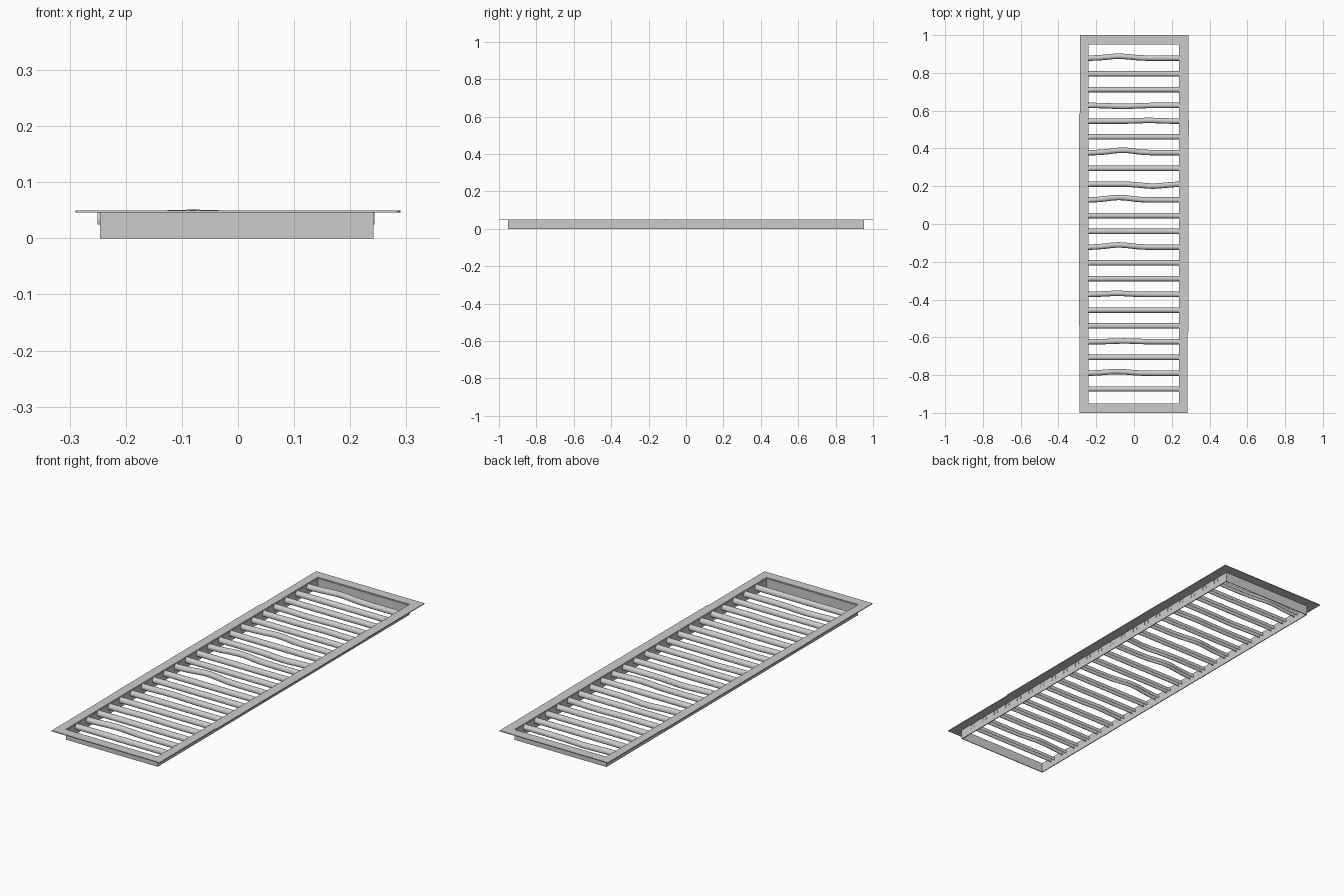
import bpy, bmesh, math

if "Cube" in bpy.data.objects:
    bpy.data.objects.remove(bpy.data.objects["Cube"])


def make_object(name, bm):
    bmesh.ops.recalc_face_normals(bm, faces=bm.faces)
    mesh = bpy.data.meshes.new(name)
    bm.to_mesh(mesh)
    bm.free()
    ob = bpy.data.objects.new(name, mesh)
    bpy.context.collection.objects.link(ob)
    return ob


def ring_frame(name, outer, inner, z0, z1):
    """Closed frame between two matching outlines, from z0 up to z1."""
    bm = bmesh.new()
    loops = [[bm.verts.new((x, y, z)) for x, y in pts]
             for pts, z in ((outer, z0), (outer, z1), (inner, z1), (inner, z0))]
    n = len(outer)
    for k in range(4):
        a, b = loops[k], loops[(k + 1) % 4]
        for i in range(n):
            j = (i + 1) % n
            bm.faces.new((a[i], a[j], b[j], b[i]))
    return make_object(name, bm)


def rect(x0, x1, y):
    # corners plus a side point where the dented flange steps slightly
    return [(x0, -y), (x1, -y), (x1, -0.58), (x1, -0.57), (x1, 0.55), (x1, 0.56),
            (x1, y), (x0, y), (x0, 0.59), (x0, 0.58), (x0, -0.54), (x0, -0.55)]


# Mounting flange with slightly dented long edges
outer = rect(-0.288, 0.288, 1.0)
nudge = [0.0, -0.004, -0.004, 0, 0.002, 0, 0, 0.002, 0.002, -0.002, -0.002, 0.0]
outer = [(x + d, y) for (x, y), d in zip(outer, nudge)]
ring_frame("flange", outer, rect(-0.245, 0.241, 0.954), 0.046, 0.05)

# Upright collar under the flange
ring_frame("collar", rect(-0.2455, 0.2415, 0.953), rect(-0.2415, 0.2375, 0.949), 0.0, 0.047)

# Louvre blades: start angle and thin C-shaped section, open underneath
RADIUS, THICK, ARC = 0.0145, 0.0025, 12
X0, X1, STEPS = -0.25, 0.2435, 32
angles = [math.radians(-35 + 250 * i / ARC) for i in range(ARC + 1)]
section = [(RADIUS * math.cos(a), RADIUS * math.sin(a)) for a in angles]
section += [((RADIUS - THICK) * math.cos(a), (RADIUS - THICK) * math.sin(a))
            for a in reversed(angles)]

# Bent blades: index -> (position of bend, sideways shift, lift)
bends = {0: (0.1, -0.002, 0), 1: (-0.08, 0.010, 0.001), 5: (-0.10, 0.001, 0)}
bends = {0: (-0.08, 0.010, 0.002), 3: (-0.06, -0.005, 0), 4: (0.08, 0.004, 0),
         6: (-0.06, 0.013, 0.001), 8: (0.10, -0.010, 0), 9: (-0.08, 0.013, 0.002),
         12: (-0.08, 0.012, 0.004), 15: (-0.09, 0.006, 0), 18: (-0.05, 0.004, 0),
         20: (-0.09, 0.009, 0.001)}


def louvre(index, y):
    cx, dy, dz = bends.get(index, (0, 0, 0))
    bm = bmesh.new()
    rings = []
    for s in range(STEPS + 1):
        x = X0 + (X1 - X0) * s / STEPS
        w = math.exp(-((x - cx) / 0.085) ** 2)
        rings.append([bm.verts.new((x, y + dy * w + u, 0.0325 + dz * w + v))
                      for u, v in section])
    n = len(section)
    for a, b in zip(rings, rings[1:]):
        for i in range(n):
            j = (i + 1) % n
            bm.faces.new((a[i], a[j], b[j], b[i]))
    # end caps as strips along the C
    for r in (rings[0], rings[-1]):
        for i in range(ARC):
            bm.faces.new((r[i], r[i + 1], r[n - 2 - i], r[n - 1 - i]))
    ob = make_object(f"louvre_{index + 1}", bm)
    bpy.context.view_layer.objects.active = ob
    ob.select_set(True)
    bpy.ops.object.shade_smooth_by_angle(angle=math.radians(35))
    ob.select_set(False)


for i in range(22):
    louvre(i, 0.878 - i * 0.0834)
